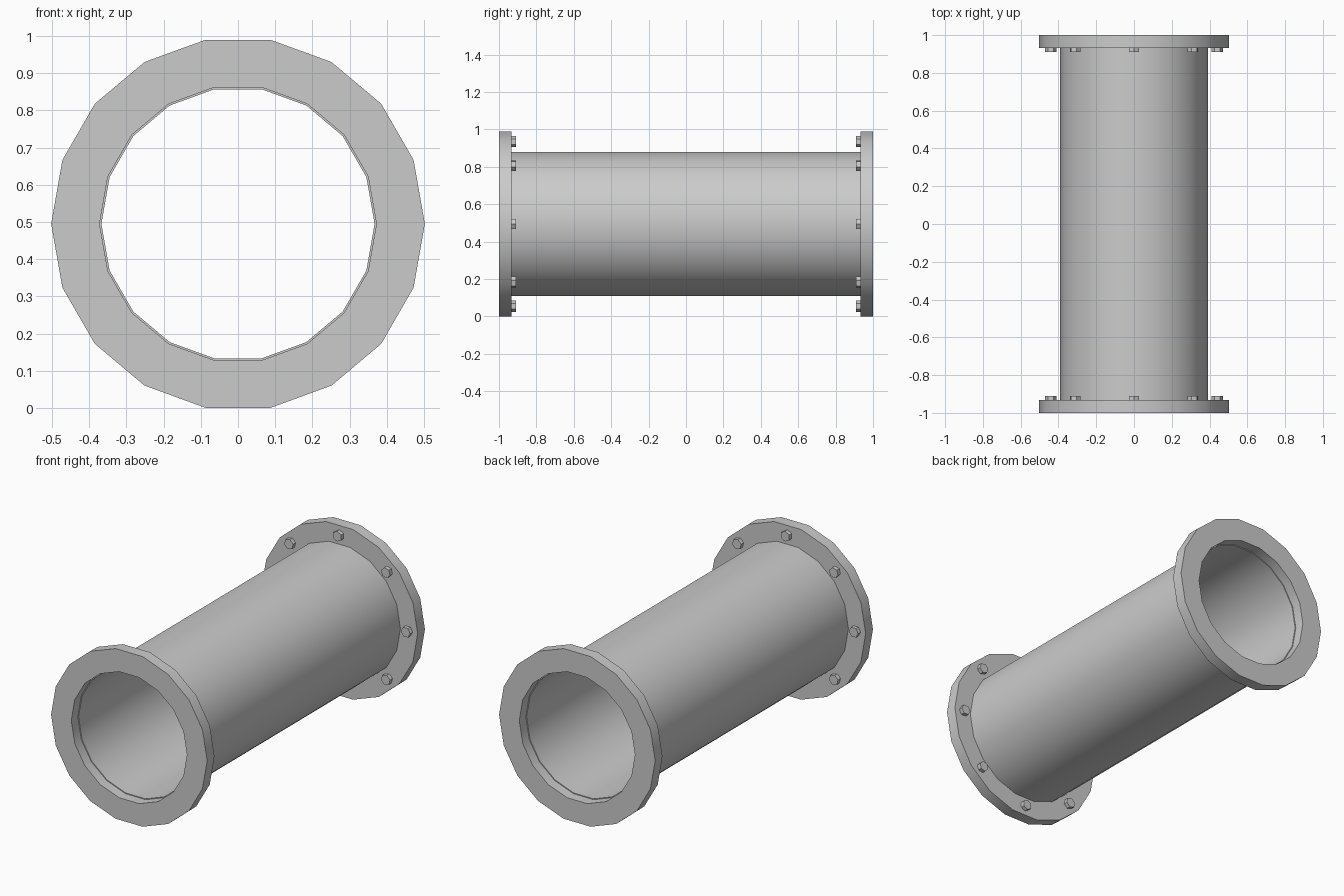
import bpy
import bmesh
from math import cos, sin, pi, radians

cube = bpy.data.objects.get("Cube")
if cube:
    bpy.data.objects.remove(cube, do_unlink=True)

SIDES = 18
CENTRE_Z = 0.495
BOLT_CIRCLE = 0.44

metal = bpy.data.materials.new("grey_metal")
metal.use_nodes = True
metal.diffuse_color = (0.6, 0.6, 0.6, 1)
metal.node_tree.nodes["Principled BSDF"].inputs["Base Color"].default_value = (0.6, 0.6, 0.6, 1)


def finish(bm, name):
    """Turn a bmesh into a shaded object with the metal colour."""
    bmesh.ops.recalc_face_normals(bm, faces=bm.faces)
    mesh = bpy.data.meshes.new(name)
    bm.to_mesh(mesh)
    bm.free()
    mesh.materials.append(metal)
    obj = bpy.data.objects.new(name, mesh)
    bpy.context.collection.objects.link(obj)
    bpy.ops.object.select_all(action='DESELECT')
    obj.select_set(True)
    bpy.context.view_layer.objects.active = obj
    bpy.ops.object.shade_smooth_by_angle(angle=radians(30))
    return obj


def ring(name, outer, inner, y0, y1):
    """Hollow cylinder along y, made by sweeping a rectangular section."""
    bm = bmesh.new()
    section = [(outer, y0), (outer, y1), (inner, y1), (inner, y0)]
    loops = []
    for i in range(SIDES):
        a = 2 * pi * i / SIDES
        loops.append([bm.verts.new((r * cos(a), y, CENTRE_Z + r * sin(a)))
                      for r, y in section])
    for i in range(SIDES):
        p, q = loops[i], loops[(i + 1) % SIDES]
        for k in range(4):
            n = (k + 1) % 4
            bm.faces.new((p[k], p[n], q[n], q[k]))
    return finish(bm, name)


def bolt(name, angle, y0, y1):
    """Hexagonal bolt head with one corner pointing outward."""
    bm = bmesh.new()
    cx, cz = BOLT_CIRCLE * cos(angle), CENTRE_Z + BOLT_CIRCLE * sin(angle)
    corners = [angle + k * pi / 3 for k in range(6)]
    base = bm.faces.new([bm.verts.new((cx + 0.03 * cos(a), y0, cz + 0.03 * sin(a)))
                         for a in corners])
    top = bmesh.ops.extrude_face_region(bm, geom=[base], use_keep_orig=True)
    moved = [g for g in top["geom"] if isinstance(g, bmesh.types.BMVert)]
    bmesh.ops.translate(bm, verts=moved, vec=(0, y1 - y0, 0))
    return finish(bm, name)


# Pipe, ending just inside the flanges
ring("pipe", 0.391, 0.367, -0.94, 0.94)

# Flanges with eight bolt heads on each inner face
for side, s in (("front", -1), ("back", 1)):
    ring(side + "_flange", 0.502, 0.372, s * 1.0, s * 0.933)
    for i in range(8):
        bolt(f"{side}_bolt_{i + 1}", i * pi / 4, s * 0.936, s * 0.91)
